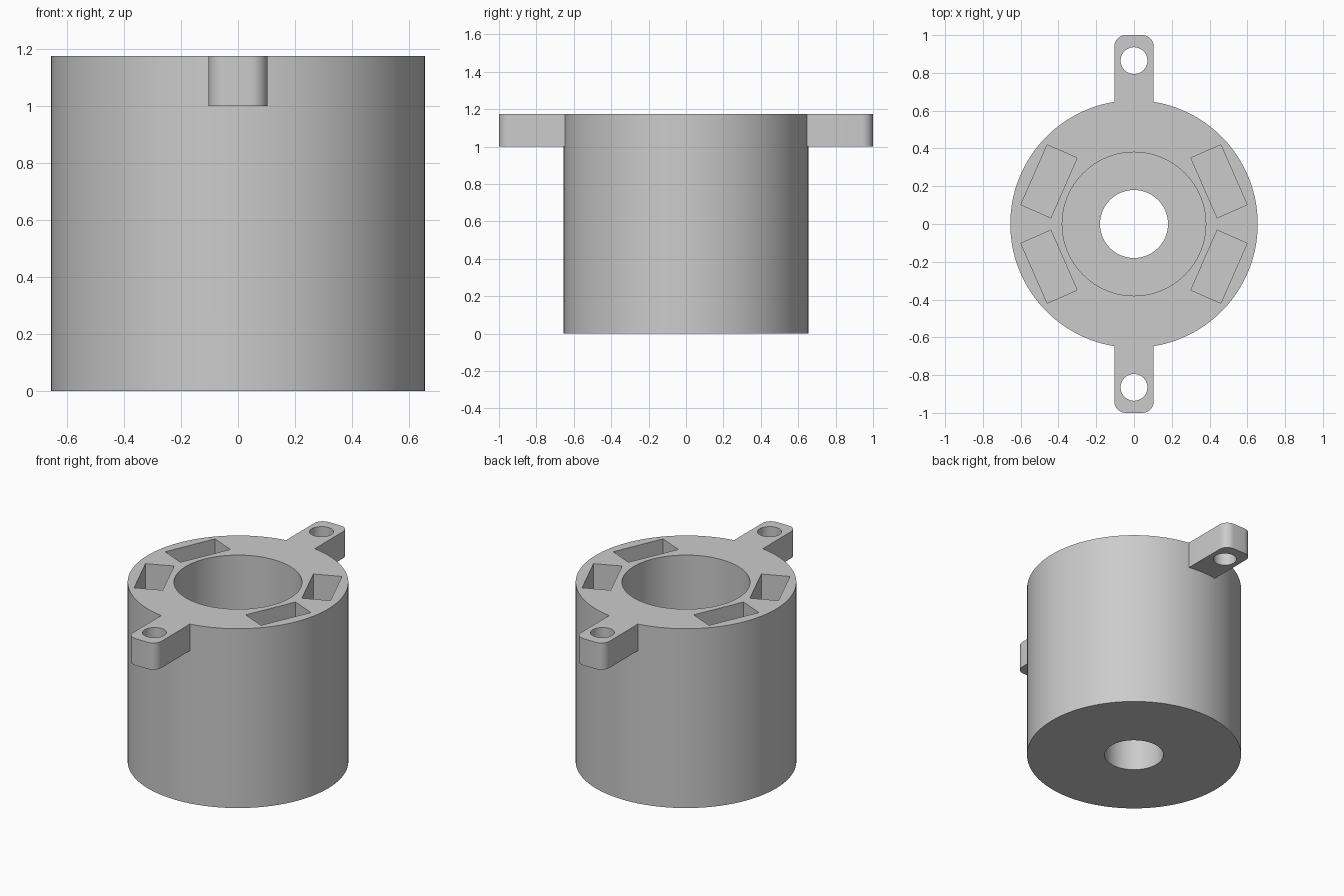
import bpy, bmesh, math
from mathutils import Matrix, Vector

old = bpy.data.objects.get("Cube")
if old:
    bpy.data.objects.remove(old, do_unlink=True)

HEIGHT = 1.175
BODY_R, BORE_R, HOLE_R = 0.655, 0.38, 0.18
BORE_FLOOR, SLOT_DEPTH = 0.3, 0.4
TAB_BOTTOM, TAB_HALF_WIDTH = 1.0, 0.104

grey = bpy.data.materials.new("plain grey")
grey.use_nodes = True
colour = (0.6, 0.6, 0.6, 1)
grey.diffuse_color = colour
grey.node_tree.nodes["Principled BSDF"].inputs["Base Color"].default_value = colour


def finish(name, bm):
    mesh = bpy.data.meshes.new(name)
    bm.to_mesh(mesh)
    bm.free()
    mesh.materials.append(grey)
    obj = bpy.data.objects.new(name, mesh)
    bpy.context.collection.objects.link(obj)
    return obj


def cylinder(name, radius, low, high, y=0, sides=96):
    bm = bmesh.new()
    bmesh.ops.create_cone(bm, cap_ends=True, segments=sides, radius1=radius,
                          radius2=radius, depth=high - low,
                          matrix=Matrix.Translation((0, y, (low + high) / 2)))
    return finish(name, bm)


def box(name, size, centre, angle=0, round_side=0):
    """Box, with its upright edges on one y side optionally rounded."""
    bm = bmesh.new()
    bmesh.ops.create_cube(bm, size=1, matrix=Matrix.Diagonal((*size, 1)))
    if round_side:
        edges = [e for e in bm.edges
                 if all(v.co.y * round_side > 0 for v in e.verts)
                 and abs(e.verts[0].co.z - e.verts[1].co.z) > 0.01]
        bmesh.ops.bevel(bm, geom=edges, offset=0.06, segments=8,
                        profile=0.5, affect='EDGES')
    bm.transform(Matrix.Translation(Vector(centre)) @ Matrix.Rotation(angle, 4, 'Z'))
    return finish(name, bm)


def combine(target, tool, operation):
    """Apply a boolean and discard the helper object."""
    mod = target.modifiers.new(tool.name, 'BOOLEAN')
    mod.operation, mod.solver, mod.object = operation, 'EXACT', tool
    bpy.context.view_layer.objects.active = target
    bpy.ops.object.modifier_apply(modifier=mod.name)
    bpy.data.objects.remove(tool, do_unlink=True)


# Round housing
housing = cylinder("housing", BODY_R, 0, HEIGHT, sides=128)

# Mounting tabs at front and back, each with a screw hole
for side in (-1, 1):
    tab = box("mounting_tab", (TAB_HALF_WIDTH * 2, 0.5, HEIGHT - TAB_BOTTOM),
              (0, side * 0.75, (HEIGHT + TAB_BOTTOM) / 2), round_side=side)
    combine(housing, tab, 'UNION')
    combine(housing, cylinder("screw_hole", 0.071, 0.9, 1.3, side * 0.865, 48),
            'DIFFERENCE')

# Wide bore from the top and narrow hole through the floor
combine(housing, cylinder("bore", BORE_R, BORE_FLOOR, 1.3), 'DIFFERENCE')
combine(housing, cylinder("floor_hole", HOLE_R, -0.1, 0.5), 'DIFFERENCE')

# Four slanted rectangular pockets in the rim
for sx in (-1, 1):
    for sy in (-1, 1):
        slot = box("rim_slot", (0.173, 0.346, SLOT_DEPTH * 2),
                   (sx * 0.45, sy * 0.226, HEIGHT), sx * sy * math.radians(23.7))
        combine(housing, slot, 'DIFFERENCE')

# Smooth round walls with crisp rims
bpy.ops.object.select_all(action='DESELECT')
housing.select_set(True)
bpy.context.view_layer.objects.active = housing
bpy.ops.object.shade_smooth_by_angle(angle=math.radians(30))
